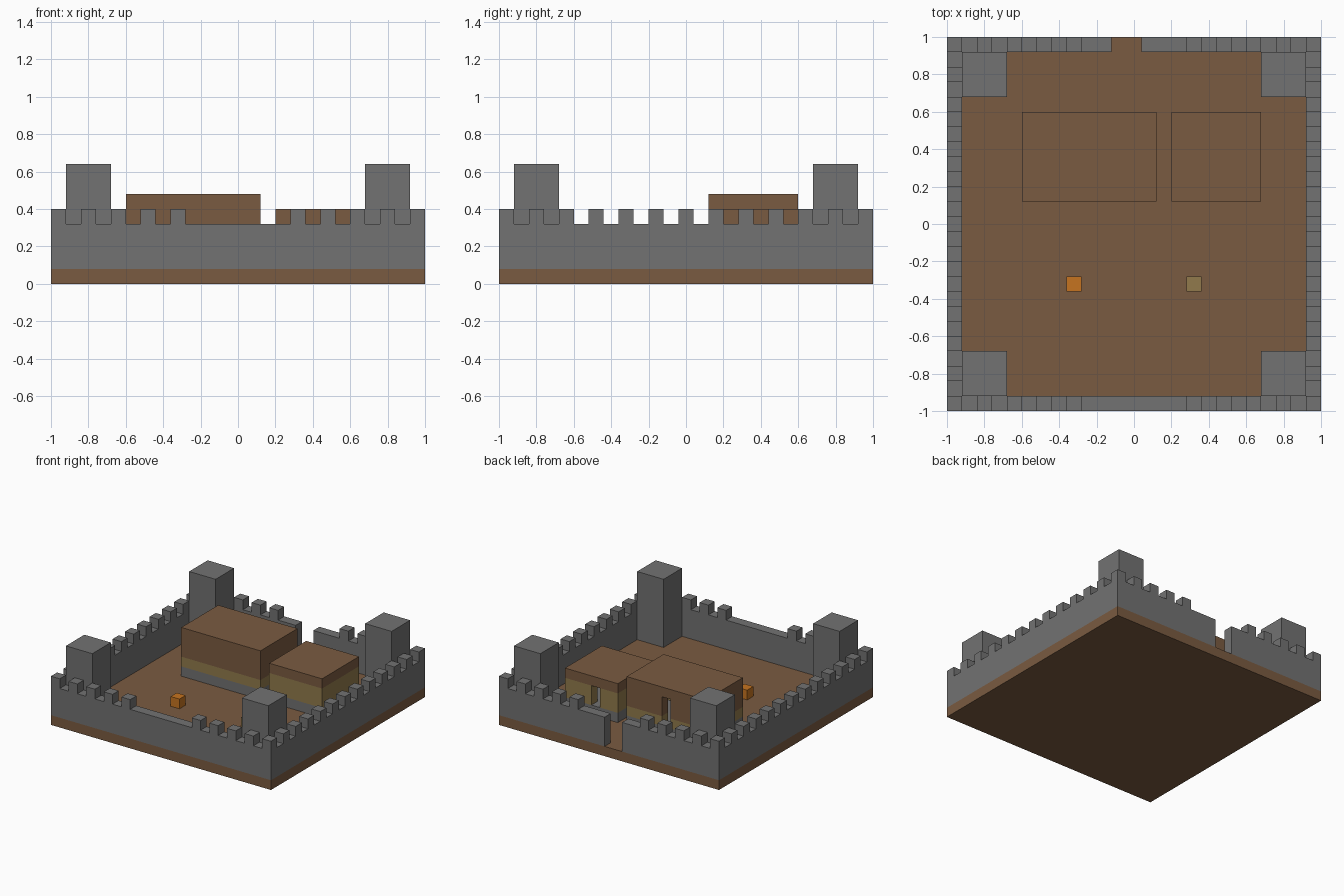
import bpy
import bmesh
from mathutils import Matrix, Vector

CELL = 0.08   # everything sits on a 25 x 25 grid of square cells
N = 25

cube = bpy.data.objects.get("Cube")
if cube:
    bpy.data.objects.remove(cube, do_unlink=True)


def linear(c):
    c /= 255
    return c / 12.92 if c <= 0.04045 else ((c + 0.055) / 1.055) ** 2.4


def make_material(name, *rgb):
    mat = bpy.data.materials.new(name)
    mat.use_nodes = True
    color = (*[linear(c) for c in rgb], 1)
    mat.diffuse_color = color
    bsdf = next(n for n in mat.node_tree.nodes if n.type == "BSDF_PRINCIPLED")
    bsdf.inputs["Base Color"].default_value = color
    return mat


EARTH = make_material("earth_brown", 122, 91, 65)
STONE = make_material("stone_grey", 114, 114, 114)
STRAW = make_material("olive_tan", 145, 122, 76)
ORANGE = make_material("orange", 198, 116, 32)


def build(name, boxes):
    """One object from boxes given as (low cell corner, high cell corner, material)."""
    bm = bmesh.new()
    mats = []
    for low, high, mat in boxes:
        if mat not in mats:
            mats.append(mat)
        low, high = Vector(low), Vector(high)
        mid = (low + high) / 2 - Vector((N / 2, N / 2, 0))
        size = high - low
        matrix = Matrix.Translation(mid * CELL) @ Matrix.Diagonal((*(size * CELL), 1))
        verts = bmesh.ops.create_cube(bm, size=1, matrix=matrix)["verts"]
        for face in {f for v in verts for f in v.link_faces}:
            face.material_index = mats.index(mat)
    mesh = bpy.data.meshes.new(name)
    bm.to_mesh(mesh)
    bm.free()
    for mat in mats:
        mesh.materials.append(mat)
    obj = bpy.data.objects.new(name, mesh)
    bpy.context.collection.objects.link(obj)


# Ground slab
build("ground", [((0, 0, 0), (N, N, 1), EARTH)])

# Curtain walls with battlements; the back wall is split by the gateway
GATE = (11, 13)
even = range(0, N, 2)
ends = [i for i in even if not 9 < i < 16]


def merlons_x(y):
    return [((i, y, 4), (i + 1, y + 1, 5), STONE) for i in ends]


build("front_wall", [((0, 0, 1), (N, 1, 4), STONE)] + merlons_x(0))
build("back_wall", [((0, N - 1, 1), (GATE[0], N, 4), STONE),
                    ((GATE[1], N - 1, 1), (N, N, 4), STONE)] + merlons_x(N - 1))
for name, x in (("right_wall", 0), ("left_wall", N - 1)):
    build(name, [((x, 1, 1), (x + 1, N - 1, 4), STONE)]
          + [((x, i, 4), (x + 1, i + 1, 5), STONE) for i in even if 0 < i < N - 1])

# Corner towers
for side, x in (("right", 1), ("left", 21)):
    for end, y in (("front", 1), ("back", 21)):
        build(f"{end}_{side}_tower", [((x, y, 1), (x + 3, y + 3, 8), STONE)])


# Hollow houses: stone floor, banded walls, back doorway, flat roof
def house(name, x0, x1, door, bands, roof):
    y0, y1 = 14, 20
    boxes = [((x0, y0, 1), (x1, y1, 2), STONE),
             ((x0, y0, roof), (x1, y1, roof + 1), EARTH)]
    for z0, z1, mat in bands:
        boxes += [((x0, y0, z0), (x1, y0 + 1, z1), mat),
                  ((x0, y0 + 1, z0), (x0 + 1, y1 - 1, z1), mat),
                  ((x1 - 1, y0 + 1, z0), (x1, y1 - 1, z1), mat),
                  ((x0, y1 - 1, z0), (door, y1, z1), mat),
                  ((door + 1, y1 - 1, z0), (x1, y1, z1), mat)]
    build(name, boxes)


house("large_house", 5, 14, 9, [(2, 3, STRAW), (3, 5, EARTH)], 5)
house("small_house", 15, 21, 17, [(2, 4, STRAW)], 4)

# Courtyard blocks
build("fire_block", [((8, 8, 1), (9, 9, 2), ORANGE)])
build("straw_block", [((16, 8, 1), (17, 9, 2), STRAW)])
